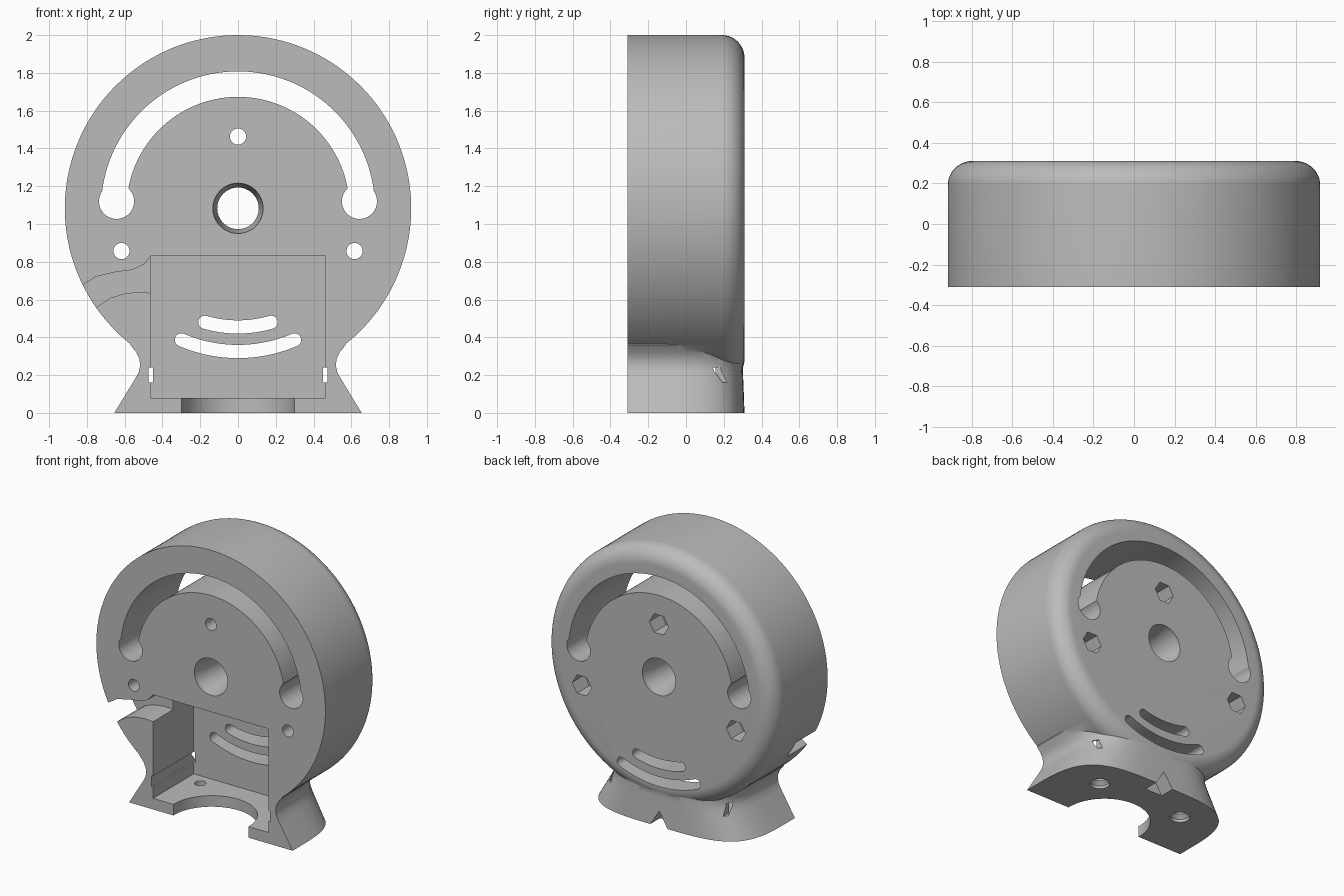
import bpy
import bmesh
from math import sin, cos, pi, radians

cube = bpy.data.objects.get("Cube")
if cube:
    bpy.data.objects.remove(cube, do_unlink=True)

HUB = 1.083      # height of the disc centre
RADIUS = 0.917
FRONT, BACK = -0.31, 0.31

grey = bpy.data.materials.new("matte grey")
grey.use_nodes = True
colour = (0.5, 0.5, 0.5, 1)
grey.diffuse_color = colour
grey.node_tree.nodes["Principled BSDF"].inputs["Base Color"].default_value = colour


def loft(name, rings):
    """Closed solid skinned through rings of equal point count."""
    bm = bmesh.new()
    loops = [[bm.verts.new(p) for p in ring] for ring in rings]
    n = len(loops[0])
    for a, b in zip(loops, loops[1:]):
        for i in range(n):
            j = (i + 1) % n
            bm.faces.new((a[i], a[j], b[j], b[i]))
    bm.faces.new(loops[0])
    bm.faces.new(loops[-1])
    bmesh.ops.recalc_face_normals(bm, faces=bm.faces)
    mesh = bpy.data.meshes.new(name)
    bm.to_mesh(mesh)
    bm.free()
    mesh.materials.append(grey)
    obj = bpy.data.objects.new(name, mesh)
    bpy.context.collection.objects.link(obj)
    return obj


def circle(x, z, r, n=48):
    return [(x + r * cos(2 * pi * i / n), z + r * sin(2 * pi * i / n)) for i in range(n)]


def along_y(name, stations):
    """Stations are (y, outline in x and z)."""
    return loft(name, [[(x, y, z) for x, z in pts] for y, pts in stations])


def along_z(name, stations):
    """Stations are (z, outline in x and y)."""
    return loft(name, [[(x, y, z) for x, y in pts] for z, pts in stations])


def through(name, pts, y0=-0.5, y1=0.5):
    return along_y(name, [(y0, pts), (y1, pts)])


def rect(x0, x1, z0, z1):
    return [(x0, z0), (x1, z0), (x1, z1), (x0, z1)]


def arc(r, a0, a1, n):
    steps = [radians(a0 + (a1 - a0) * i / n) for i in range(n + 1)]
    return [(r * cos(a), HUB + r * sin(a)) for a in steps]


def curved_slot(r, half, a0, a1):
    """Slot outline around the hub with round ends."""
    pts = arc(r + half, a0, a1, 32)
    for end, turn, inner in ((a1, 0, False), (a0, pi, True)):
        e = radians(end)
        if inner:
            pts += arc(r - half, a1, a0, 32)
        for i in range(1, 10):
            t = e + turn + pi * i / 10
            pts.append((r * cos(e) + half * cos(t), HUB + r * sin(e) + half * sin(t)))
    return pts


def combine(target, other, operation):
    mod = target.modifiers.new(operation.lower(), 'BOOLEAN')
    mod.operation = operation
    mod.solver = 'EXACT'
    mod.object = other
    bpy.context.view_layer.objects.active = target
    bpy.ops.object.modifier_apply(modifier=mod.name)
    bpy.data.objects.remove(other, do_unlink=True)


# Disc with a rounded back rim
FILLET = 0.12
stations = [(FRONT, circle(0, HUB, RADIUS, 144))]
for i in range(13):
    t = pi / 2 * i / 12
    stations.append((BACK - FILLET + FILLET * sin(t),
                     circle(0, HUB, RADIUS - FILLET + FILLET * cos(t), 144)))
housing = along_y("housing", stations)


# Flared foot, rounded towards the back
def foot_outline(w, back):
    mid, power = -0.28, 2 / 3.8
    pts = [(w, FRONT)]
    for i in range(49):
        t = pi * i / 48
        c, s = cos(t), max(sin(t), 0)
        x = w * abs(c) ** power * (1 if c >= 0 else -1)
        pts.append((x, mid + (back - mid) * s ** power))
    return pts + [(-w, FRONT)]


levels = [(0, 0.655, 0.31), (0.18, 0.545, 0.303), (0.215, 0.526, 0.302), (0.25, 0.518, 0.301),
          (0.285, 0.522, 0.3), (0.32, 0.538, 0.3), (0.36, 0.57, 0.3), (0.45, 0.57, 0.295)]
foot = along_z("foot", [(z, foot_outline(w, b)) for z, w, b in levels])
combine(housing, foot, 'UNION')

cutters = []

# Electronics bay, open at the front
cutters.append(through("bay", rect(-0.463, 0.463, 0.08, 0.83), -0.5, 0.155))

# Half-round opening in the floor
cutters.append(along_z("floor_opening", [(z, circle(0, -0.3, 0.3, 64)) for z in (-0.1, 0.12)]))

# Large arched slot with lobed ends
cutters.append(through("arched_slot", arc(0.725, 3, 177, 72) + arc(0.59, 177, 3, 72)))

# Two small curved vents
cutters.append(through("upper_vent", curved_slot(0.628, 0.035, 253.8, 286.2)))
cutters.append(through("lower_vent", curved_slot(0.758, 0.035, 246.7, 293.3)))

# Hub bore, tapered at both mouths
cutters.append(along_y("hub_bore", [(y, circle(0, HUB, r)) for y, r in (
    (-0.5, 0.133), (-0.29, 0.133), (-0.2, 0.11), (0.2, 0.11), (0.29, 0.133), (0.5, 0.133))]))

# Bolt holes with hexagonal nut pockets behind
for x, z in ((0, 1.463), (-0.617, 0.857), (0.617, 0.857)):
    cutters.append(through("bolt_hole", circle(x, z, 0.043, 32)))
    cutters.append(through("nut_pocket", circle(x, z, 0.077, 6), 0.17, 0.5))

for side in (-1, 1):
    cutters.append(through("slot_lobe", circle(side * 0.643, 1.12, 0.093)))
    # Narrow guide grooves in the bay walls
    cutters.append(through("guide_groove", rect(side * 0.463 - 0.012, side * 0.463 + 0.012, 0.16, 0.24)))
    # Countersunk floor screws
    cutters.append(along_z("floor_screw", [(z, circle(side * 0.343, 0.06, r, 32)) for z, r in (
        (-0.05, 0.065), (0.02, 0.065), (0.045, 0.038), (0.15, 0.038))]))

# Curved cable channel from the bay to the rim
channel = [(-1.0, 0.57), (-0.825, 0.675), (-0.75, 0.722), (-0.65, 0.745), (-0.56, 0.757),
           (-0.5, 0.785), (-0.463, 0.83), (-0.4, 0.83), (-0.4, 0.635), (-0.463, 0.635),
           (-0.53, 0.64), (-0.6, 0.632), (-0.68, 0.607), (-0.75, 0.56), (-0.9, 0.44)]
cutters.append(through("cable_channel", channel, -0.5, -0.08))

# Small triangular notch under the back of the foot
cutters.append(through("rear_notch", [(-0.075, -0.01), (0.075, -0.01), (0, 0.11)], 0.2, 0.5))

for cutter in cutters:
    combine(housing, cutter, 'DIFFERENCE')

# Smooth curves, keep edges crisp
bpy.ops.object.select_all(action='DESELECT')
housing.select_set(True)
bpy.context.view_layer.objects.active = housing
bpy.ops.object.shade_smooth_by_angle(angle=radians(30))
